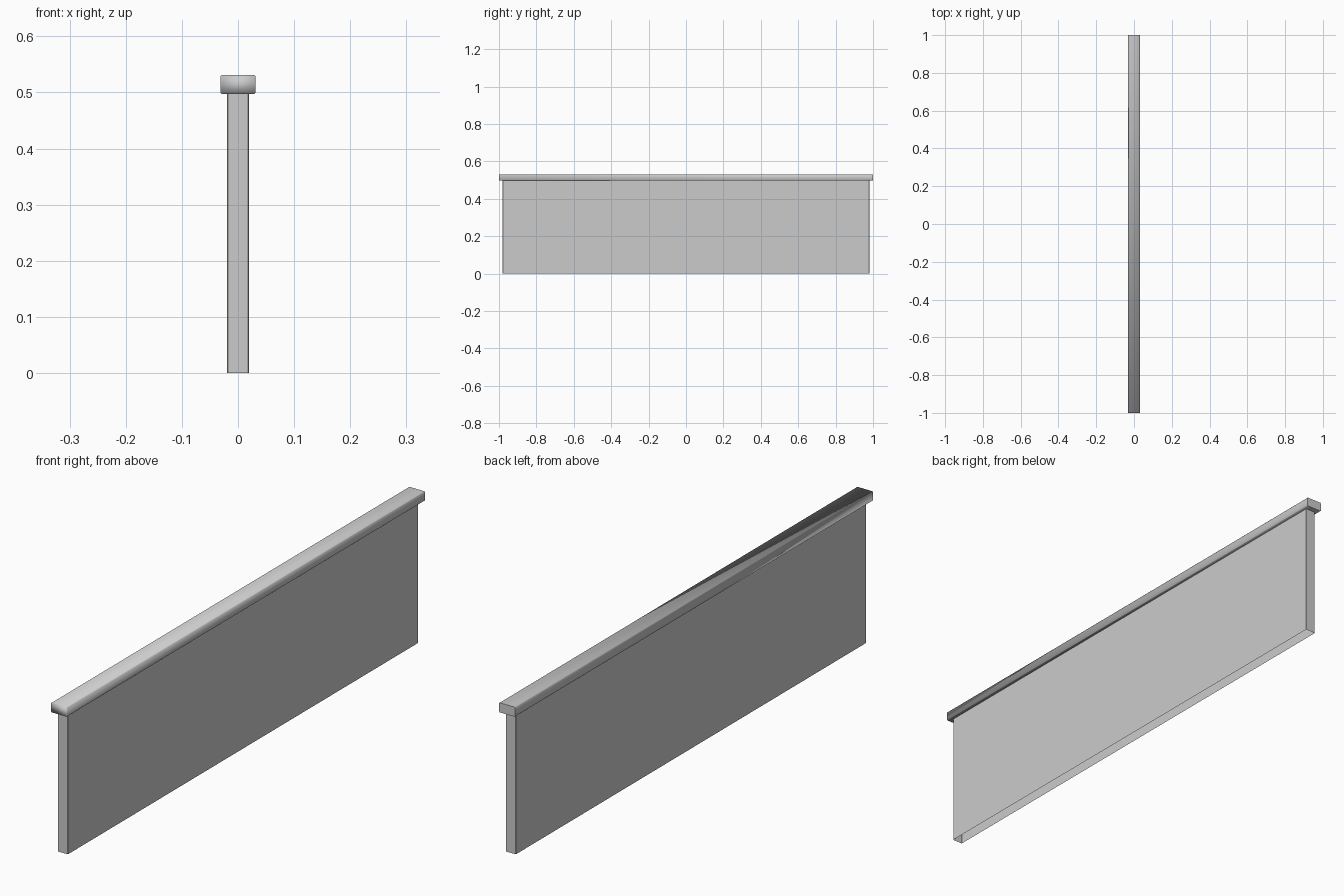
import bpy
import bmesh

cube = bpy.data.objects.get("Cube")
if cube:
    bpy.data.objects.remove(cube, do_unlink=True)

grey = bpy.data.materials.new("plain grey")
grey.use_nodes = True
colour = (0.6, 0.6, 0.6, 1)
grey.diffuse_color = colour
grey.node_tree.nodes["Principled BSDF"].inputs["Base Color"].default_value = colour


def box(bm, half_x, half_y, low, high):
    """Fill bm with a box standing between two heights."""
    bmesh.ops.create_cube(bm, size=2)
    for v in bm.verts:
        v.co.x *= half_x
        v.co.y *= half_y
        v.co.z = high if v.co.z > 0 else low


def bevel_along(bm, axis, width):
    """Chamfer the edges that run along one axis."""
    edges = [e for e in bm.edges
             if abs((e.verts[0].co - e.verts[1].co).normalized()[axis]) > 0.9]
    bmesh.ops.bevel(bm, geom=edges, offset=width, segments=1, affect='EDGES')
    bm.normal_update()


def finish(bm, name):
    mesh = bpy.data.meshes.new(name)
    bm.to_mesh(mesh)
    bm.free()
    mesh.materials.append(grey)
    obj = bpy.data.objects.new(name, mesh)
    bpy.context.collection.objects.link(obj)
    return obj


# Wall: hollow panel with chamfered upright corners, open below and under the cap
bm = bmesh.new()
box(bm, 0.02, 0.98, 0, 0.5)
bevel_along(bm, 2, 0.002)
ends = [f for f in bm.faces if abs(f.normal.z) > 0.9]
bmesh.ops.delete(bm, geom=ends, context='FACES_ONLY')
finish(bm, "wall_panel")

# Cap rail: softly shaded bar with a crisp back end
bm = bmesh.new()
box(bm, 0.031, 1, 0.497, 0.531)
bevel_along(bm, 1, 0.002)
for f in bm.faces:
    f.smooth = True
for e in bm.edges:
    if any(f.normal.y > 0.9 for f in e.link_faces):
        e.smooth = False
finish(bm, "cap_rail")
